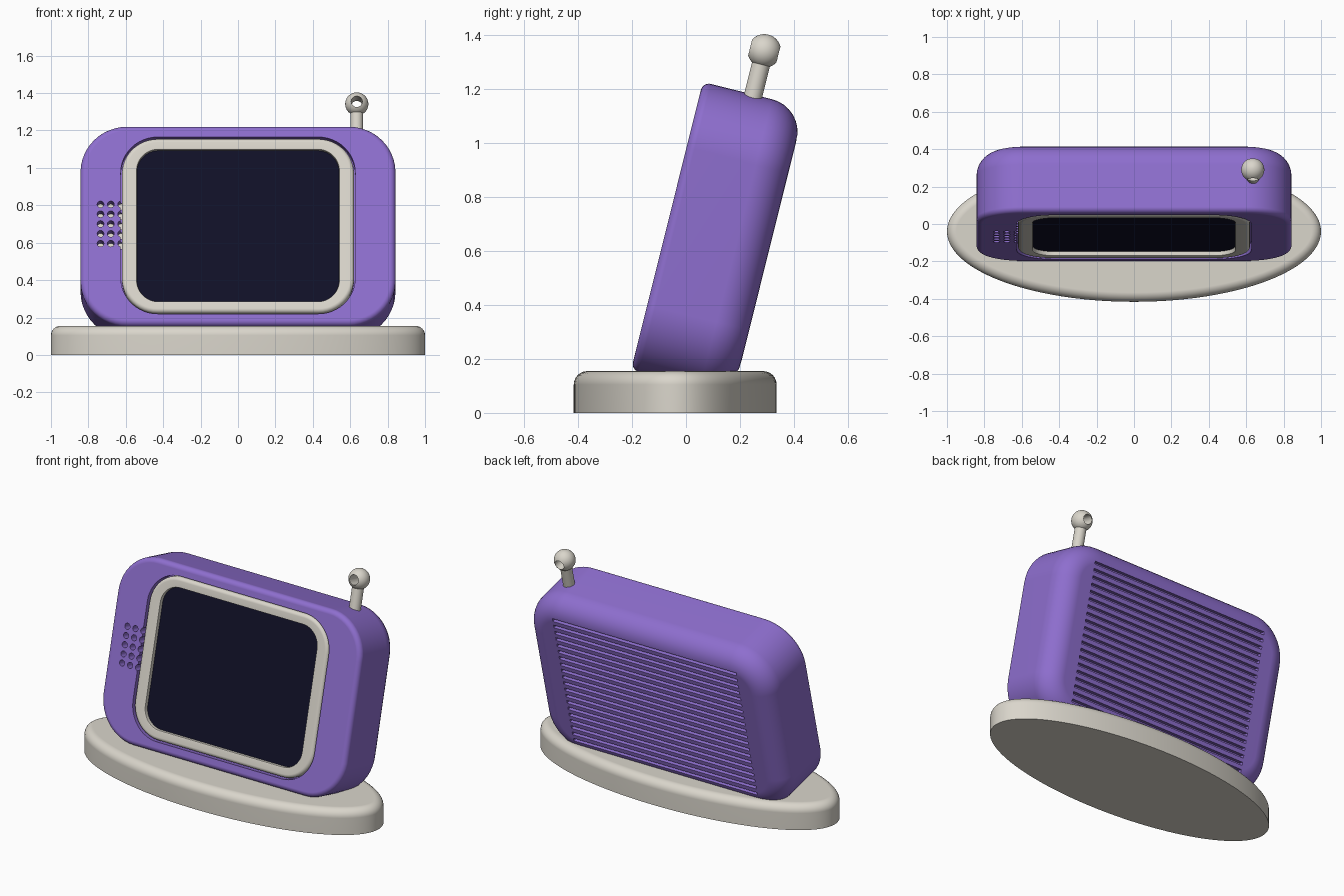
import bpy, bmesh, math
from mathutils import Matrix, Vector

cube = bpy.data.objects.get("Cube")
if cube:
    bpy.data.objects.remove(cube, do_unlink=True)

TILT = Matrix.Rotation(math.radians(-14), 4, 'X')   # case leans back
MID = 0.655                                         # case centre along its own height
FRONT, BACK = -0.236, 0.153                         # case faces along its own depth


def material(name, rgb):
    m = bpy.data.materials.new(name)
    m.use_nodes = True
    m.diffuse_color = (*rgb, 1)
    m.node_tree.nodes["Principled BSDF"].inputs["Base Color"].default_value = (*rgb, 1)
    return m


purple = material("purple plastic", (0.27, 0.156, 0.62))
cream = material("warm light grey", (0.70, 0.67, 0.60))
dark = material("dark navy glass", (0.005, 0.005, 0.02))


def make(name, bm, mat, matrix=TILT):
    bmesh.ops.recalc_face_normals(bm, faces=bm.faces[:])
    mesh = bpy.data.meshes.new(name)
    bm.to_mesh(mesh)
    bm.free()
    mesh.materials.append(mat)
    ob = bpy.data.objects.new(name, mesh)
    bpy.context.collection.objects.link(ob)
    ob.matrix_world = matrix
    return ob


def activate(ob):
    bpy.ops.object.select_all(action='DESELECT')
    ob.select_set(True)
    bpy.context.view_layer.objects.active = ob


def smooth(ob):
    activate(ob)
    bpy.ops.object.shade_smooth_by_angle(angle=math.radians(35))
    ob.modifiers.new("weighted", 'WEIGHTED_NORMAL').keep_sharp = True


def cut(ob, cutter):
    cutter.hide_render = True
    mod = ob.modifiers.new("cut", 'BOOLEAN')
    mod.operation, mod.solver, mod.object = 'DIFFERENCE', 'EXACT', cutter
    activate(ob)
    bpy.ops.object.modifier_apply(modifier=mod.name)
    bpy.data.objects.remove(cutter, do_unlink=True)


def loft(rings, closed=False, n=12):
    """Skin rounded rectangles given as (width, height, radius, depth)."""
    bm = bmesh.new()
    loops = []
    for w, h, r, y in rings:
        loop = []
        for q, (sx, sz) in enumerate([(1, 1), (-1, 1), (-1, -1), (1, -1)]):
            for i in range(n + 1):
                a = (q + i / n) * math.pi / 2
                loop.append(bm.verts.new((sx * (w / 2 - r) + r * math.cos(a), y,
                                          MID + sz * (h / 2 - r) + r * math.sin(a))))
        loops.append(loop)
    pairs = list(zip(loops, loops[1:]))
    if closed:
        pairs.append((loops[-1], loops[0]))
    else:
        bm.faces.new(loops[0])
        bm.faces.new(loops[-1])
    for a, b in pairs:
        for i in range(len(a)):
            j = (i + 1) % len(a)
            bm.faces.new((a[i], a[j], b[j], b[i]))
    return bm


def fillet(w, h, r, y, f, direction, n=8):
    """Rings rounding an edge from the side wall to the face at depth y."""
    out = []
    for i in range(n + 1):
        t = i / n * math.pi / 2
        d = f * (1 - math.cos(t))
        out.append((w - 2 * d, h - 2 * d, r - d, y + direction * f * (math.sin(t) - 1)))
    return out


def cylinder(bm, r, depth, centre, axis='Z', seg=24):
    m = Matrix.Translation(centre)
    if axis == 'Y':
        m = m @ Matrix.Rotation(math.pi / 2, 4, 'X')
    bmesh.ops.create_cone(bm, cap_ends=True, segments=seg, radius1=r, radius2=r,
                          depth=depth, matrix=m)


# Case: small front rounding, large back rounding
W, H, R = 1.684, 1.10, 0.25
case = make("case", loft(fillet(W, H, R, FRONT, 0.03, -1)[::-1]
                         + fillet(W, H, R, BACK, 0.125, 1)), purple)

# Screen pocket
BW, BH, BR = 1.24, 0.96, 0.19
cut(case, make("pocket_cutter", loft([(BW + 0.014, BH + 0.014, BR + 0.007, FRONT - 0.1),
                                      (BW + 0.014, BH + 0.014, BR + 0.007, FRONT + 0.05)]), purple))

# Speaker holes with a light backing at the bottom of each
holes, backing = bmesh.new(), bmesh.new()
for col in range(3):
    for row in range(5):
        x, z = -0.735 + col * 0.055, 0.663 + (row - 2) * 0.054
        cylinder(holes, 0.018, 0.14, (x, FRONT, z), 'Y', 16)
        cylinder(backing, 0.018, 0.004, (x, FRONT + 0.069, z), 'Y', 16)
cut(case, make("hole_cutter", holes, purple))
make("speaker_backing", backing, cream)

# Back vent slots
slots = bmesh.new()
COUNT = 20
for i in range(COUNT):
    z = MID - 0.425 + 0.85 * i / (COUNT - 1)
    bmesh.ops.create_cube(slots, size=1, matrix=Matrix.Translation((0, BACK, z))
                          @ Matrix.Diagonal((1.27, 0.06, 0.019, 1)))
cut(case, make("vent_cutter", slots, purple))
smooth(case)

# Screen frame: rounded outside and inside edges
IW, IH, IR = 1.08, 0.836, 0.115
frame = fillet(BW, BH, BR, FRONT, 0.022, -1)
inner = [(IW + 0.014, IH + 0.014, IR + 0.007, FRONT),
         (IW + 0.004, IH + 0.004, IR + 0.002, FRONT + 0.003),
         (IW, IH, IR, FRONT + 0.01),
         (IW, IH, IR, FRONT + 0.049)]
smooth(make("screen_frame", loft([(BW, BH, BR, FRONT + 0.049)] + frame + inner, closed=True), cream))

# Screen glass
make("screen", loft([(IW + 0.02, IH + 0.02, IR + 0.01, FRONT + 0.025),
                     (IW + 0.02, IH + 0.02, IR + 0.01, FRONT + 0.045)]), dark)

# Antenna stem and drilled ball
AX, AY, AZ = 0.635, -0.043, 1.372
stem = bmesh.new()
cylinder(stem, 0.034, 0.19, (AX, AY, 1.235), 'Z', 32)
smooth(make("antenna_stem", stem, cream))

ball = bmesh.new()
bmesh.ops.create_uvsphere(ball, u_segments=32, v_segments=20, radius=0.062,
                          matrix=Matrix.Translation((AX, AY, AZ)))
antenna_ball = make("antenna_ball", ball, cream)
bore = bmesh.new()
cylinder(bore, 0.03, 0.3, (AX, AY, AZ), 'Y', 24)
cut(antenna_ball, make("bore_cutter", bore, cream))
smooth(antenna_ball)

# Oval base with a rounded top rim
base = bmesh.new()
cylinder(base, 1, 0.155, (0, 0, 0.0775), 'Z', 96)
bmesh.ops.scale(base, vec=Vector((1, 0.376, 1)), verts=base.verts[:])
rim = [e for e in base.edges if all(v.co.z > 0.1 for v in e.verts)]
bmesh.ops.bevel(base, geom=rim, offset=0.05, offset_type='OFFSET', segments=6,
                profile=0.5, affect='EDGES')
smooth(make("base", base, cream, Matrix.Translation((0, -0.04, 0))))
